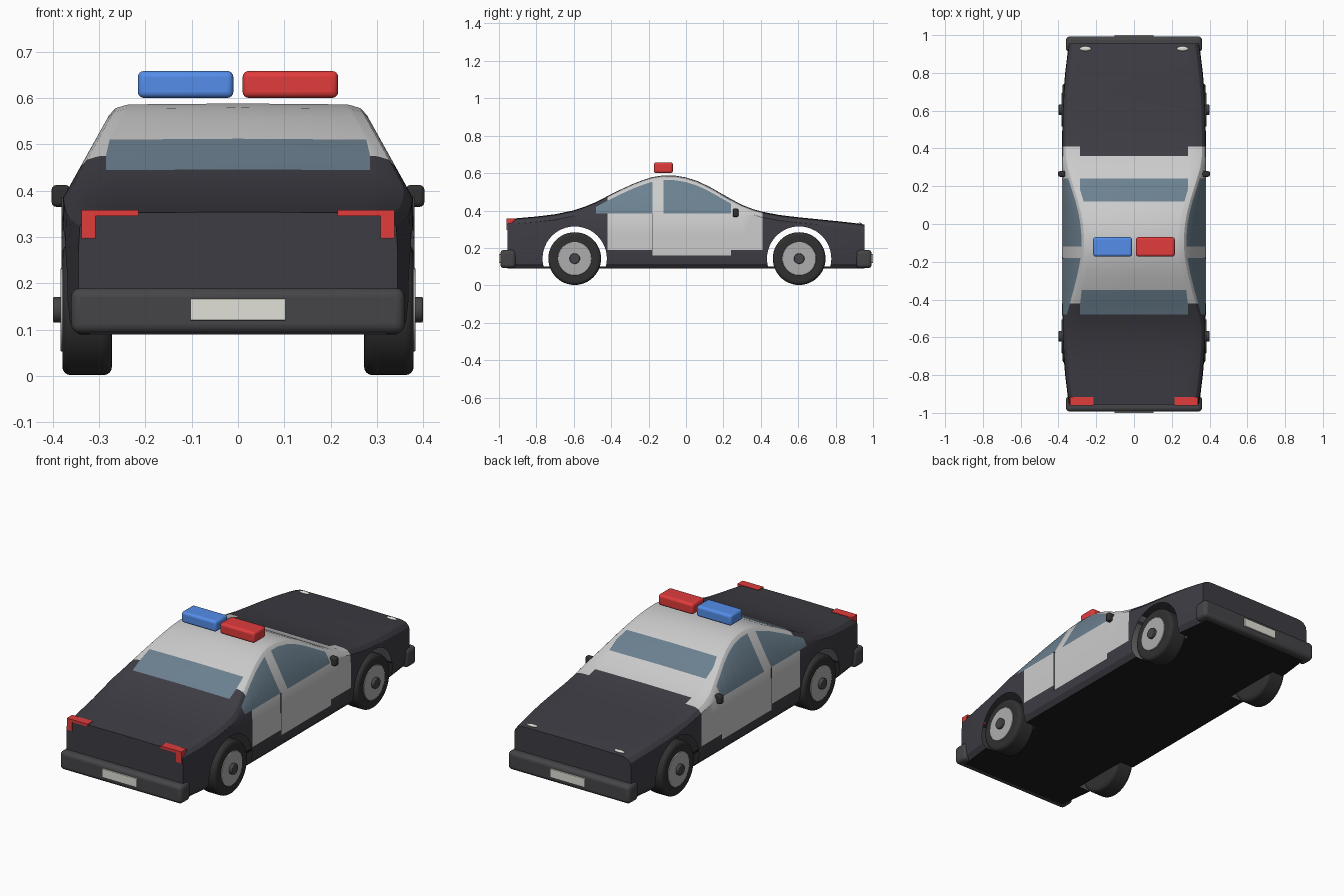
import bpy, bmesh, math
from mathutils import Matrix

if "Cube" in bpy.data.objects:
    bpy.data.objects.remove(bpy.data.objects["Cube"])


def material(name, r, g, b):
    m = bpy.data.materials.new(name)
    m.diffuse_color = (r, g, b, 1)
    m.use_nodes = True
    m.node_tree.nodes["Principled BSDF"].inputs["Base Color"].default_value = m.diffuse_color
    return m


DARK = material("dark_paint", .048, .046, .058)
LIGHT = material("light_paint", .62, .62, .62)
GLASS = material("glass", .15, .22, .28)
RED = material("red", .75, .045, .045)
BLUE = material("blue", .09, .27, .82)
RUBBER = material("rubber", .03, .03, .03)
BUMPER = material("bumper", .06, .06, .065)
RIM = material("rim", .42, .42, .42)
PLATE = material("plate", .75, .75, .68)
UNDER = material("underside", .012, .012, .012)


def finish(bm, name, mats, bevel=0, angle=35):
    bmesh.ops.recalc_face_normals(bm, faces=bm.faces)
    me = bpy.data.meshes.new(name)
    bm.to_mesh(me)
    bm.free()
    ob = bpy.data.objects.new(name, me)
    bpy.context.collection.objects.link(ob)
    for m in mats:
        me.materials.append(m)
    if bevel:
        mod = ob.modifiers.new("bevel", 'BEVEL')
        mod.width, mod.segments = bevel, 4
    bpy.ops.object.select_all(action='DESELECT')
    bpy.context.view_layer.objects.active = ob
    ob.select_set(True)
    bpy.ops.object.shade_smooth_by_angle(angle=math.radians(angle))
    return ob


def box(name, lo, hi, mat, bevel=0):
    bm = bmesh.new()
    size = [b - a for a, b in zip(lo, hi)]
    mid = [(a + b) / 2 for a, b in zip(lo, hi)]
    bmesh.ops.create_cube(bm, size=1, matrix=Matrix.Translation(mid) @ Matrix.Diagonal((*size, 1)))
    return finish(bm, name, [mat], bevel)


def disc(name, x0, x1, y, z, r, mat, bevel=0):
    # cylinder lying along x
    bm = bmesh.new()
    place = Matrix.Translation(((x0 + x1) / 2, y, z)) @ Matrix.Rotation(math.pi / 2, 4, 'Y')
    bmesh.ops.create_cone(bm, cap_ends=True, segments=48, radius1=r, radius2=r,
                          depth=abs(x1 - x0), matrix=place)
    return finish(bm, name, [mat] if mat else [], bevel)


# Body: cross-sections along y, each with its roof-line height
ROOF = [(-.955, .354), (-.9, .359), (-.8, .368), (-.7, .38), (-.6, .401), (-.54, .421),
        (-.48, .446), (-.42, .477), (-.35, .512), (-.28, .544), (-.23, .563), (-.18, .579),
        (-.12, .588), (-.06, .587), (0, .577), (.06, .558), (.12, .53), (.18, .496),
        (.24, .462), (.3, .43), (.36, .407), (.41, .393), (.5, .376), (.6, .364),
        (.7, .354), (.8, .344), (.9, .333), (.955, .325)]


def section(y, top):
    w = .38 - .035 * max(0, (abs(y) - .5) / .45) ** 2
    belt = min(top - .03, .385)
    edge = w - .55 * (top - .025 - belt)
    half = [(0, .09), (w - .025, .09), (w - .005, .115), (w, .16), (w, .19), (w, .27),
            (w - .003, belt), (edge - .004, top - .025), (edge - .018, top - .01),
            (edge - .042, top - .003), (min(.285, edge - .047), top - .002), (0, top)]
    loop = half + [(-x, z) for x, z in half[-2:0:-1]]
    return [(x, y, z) for x, z in loop]


def paint(strip, y):
    # material slots: 0 dark, 1 light, 2 glass, 3 underside
    if strip == 0:
        return 3
    if strip < 3:
        return 0
    if strip == 3:
        return int(-.18 < y < .24)
    if strip < 6:
        return int(-.42 < y < .41)
    if strip == 6:
        if -.48 < y < -.18 or -.12 < y < .24:
            return 2
        return int(-.42 < y < .41)
    if strip < 10:
        return int(-.42 < y < .41)
    if -.48 < y < -.35 or .12 < y < .24:
        return 2
    return int(-.35 < y < .36)


bm = bmesh.new()
loops = [[bm.verts.new(p) for p in section(y, t)] for y, t in ROOF]
n = len(loops[0])
for i in range(len(loops) - 1):
    ymid = (ROOF[i][0] + ROOF[i + 1][0]) / 2
    for j in range(n):
        k = (j + 1) % n
        f = bm.faces.new((loops[i][j], loops[i][k], loops[i + 1][k], loops[i + 1][j]))
        f.material_index = paint(min(j, n - 1 - j), ymid)
bm.faces.new(loops[0])
bm.faces.new(loops[-1])
body = finish(bm, "body", [DARK, LIGHT, GLASS, UNDER], angle=30)

# Wheel arches: cut through the shell, then drop the tunnel walls
AXLES = {"rear": -.595, "front": .605}
WHEEL_Z, ARCH_R = .143, .172
cutters = []
for tag, y in AXLES.items():
    c = disc("arch_cutter", -.6, .6, y, WHEEL_Z, ARCH_R, None)
    c.hide_render = True
    cutters.append(c)
    mod = body.modifiers.new("arch", 'BOOLEAN')
    mod.operation, mod.object = 'DIFFERENCE', c
    bpy.context.view_layer.objects.active = body
    bpy.ops.object.modifier_apply(modifier=mod.name)
for c in cutters:
    bpy.data.objects.remove(c)
bm = bmesh.new()
bm.from_mesh(body.data)
walls = [f for f in bm.faces if abs(f.normal.x) < .2 and any(
    all(abs(math.hypot(v.co.y - y, v.co.z - WHEEL_Z) - ARCH_R) < .004 for v in f.verts)
    for y in AXLES.values())]
bmesh.ops.delete(bm, geom=walls, context='FACES')
bm.to_mesh(body.data)
bm.free()

# Floor between the wheels
box("floor", (-.275, -.8, .091), (.275, .82, .1), UNDER)

# Wheels
for side, s in (("left", -1), ("right", 1)):
    for tag, y in AXLES.items():
        name = f"{tag}_{side}_"
        disc(name + "tyre", s * .272, s * .379, y, WHEEL_Z, .141, RUBBER, .018)
        disc(name + "rim", s * .3, s * .383, y, WHEEL_Z, .09, RIM, .003)
        disc(name + "hub_cap", s * .37, s * .399, y, WHEEL_Z, .028, BUMPER, .004)

# Bumpers and plates
for tag, s in (("rear", -1), ("front", 1)):
    ya, yb = sorted((s * .91, s * .993))
    box(tag + "_bumper", (-.36, ya, .092), (.36, yb, .19), BUMPER, .02)
    ya, yb = sorted((s * .98, s * 1.0))
    box(tag + "_plate", (-.103, ya, .12), (.103, yb, .167), PLATE, .002)

# Lamps, mirrors and door seams on both sides
for side, s in (("left", -1), ("right", 1)):
    def pair(name, x0, x1, y0, y1, z0, z1, mat, bevel=0):
        xa, xb = sorted((s * x0, s * x1))
        box(f"{side}_{name}", (xa, y0, z0), (xb, y1, z1), mat, bevel)
    pair("tail_light", .307, .338, -.96, -.925, .297, .353, RED)
    pair("tail_light_strip", .215, .338, -.96, -.915, .345, .3585, RED)
    pair("mirror", .362, .402, .25, .28, .365, .412, RUBBER, .01)
    pair("door_seam", .37, .3808, -.182, -.178, .16, .385, BUMPER)
    bm = bmesh.new()
    bmesh.ops.create_uvsphere(bm, u_segments=24, v_segments=12, radius=1,
                              matrix=Matrix.Translation((s * .257, .928, .329))
                              @ Matrix.Diagonal((.03, .012, .006, 1)))
    finish(bm, side + "_headlight", [PLATE])

# Roof beacons
box("blue_beacon", (-.216, -.172, .6), (-.01, -.07, .658), BLUE, .013)
box("red_beacon", (.01, -.172, .6), (.216, -.07, .658), RED, .013)
